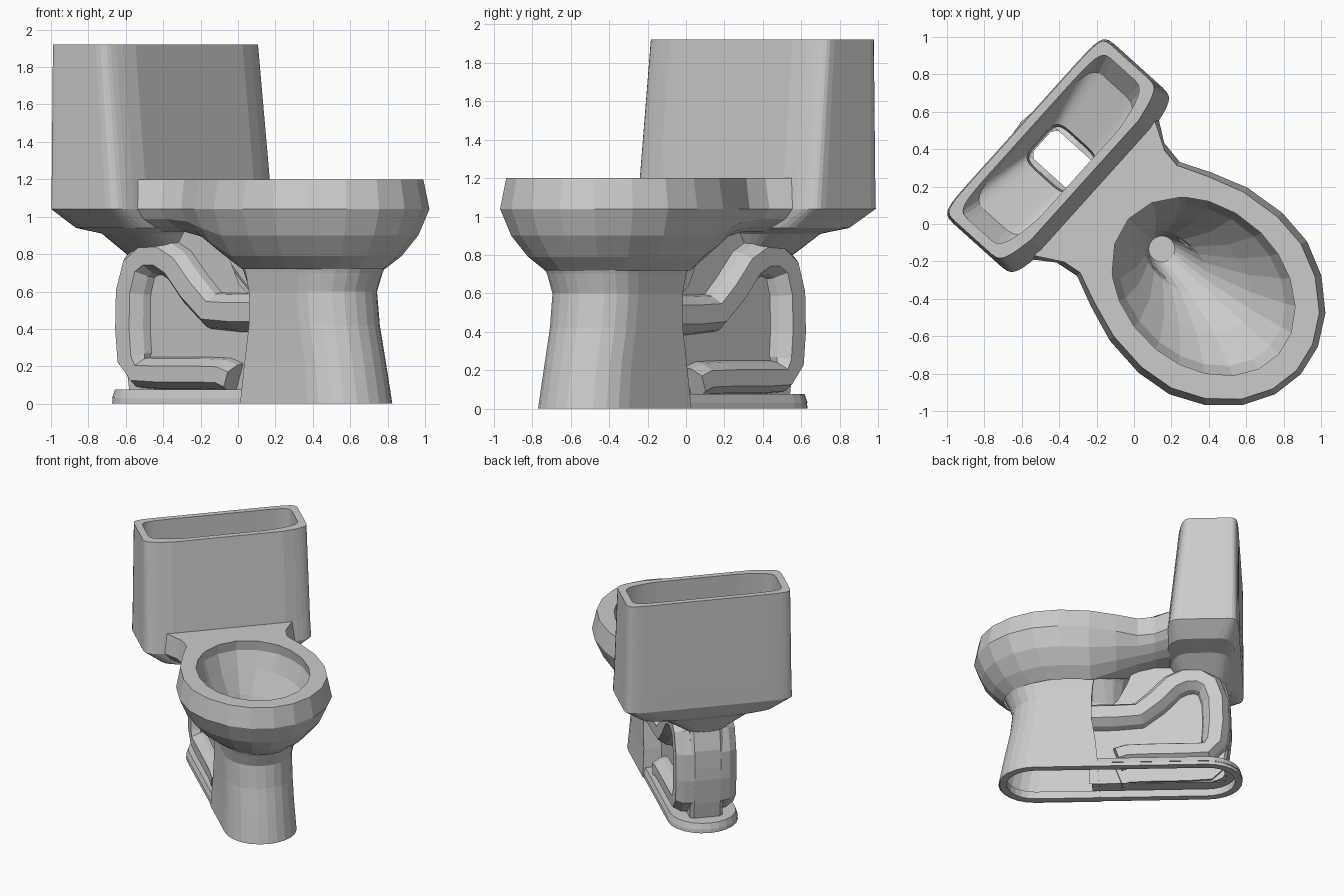
import bpy, bmesh
from math import sin, cos, pi, atan2, radians, copysign
from mathutils import Matrix, Vector

if "Cube" in bpy.data.objects:
    bpy.data.objects.remove(bpy.data.objects["Cube"])

porcelain = bpy.data.materials.new("grey_porcelain")
porcelain.use_nodes = True
GREY = (0.6, 0.6, 0.6, 1)
porcelain.diffuse_color = GREY
porcelain.node_tree.nodes["Principled BSDF"].inputs["Base Color"].default_value = GREY

# Parts are built facing +x, then the whole fixture is turned
TURN = Matrix.Rotation(radians(-42), 4, 'Z')


def loft(name, rings, closed=True, cap_last=False):
    """Skin a list of equal-length point rings (or open strips)."""
    bm = bmesh.new()
    rows = [[bm.verts.new(p) for p in ring] for ring in rings]
    n = len(rows[0])
    for a, b in zip(rows, rows[1:]):
        for i in range(n if closed else n - 1):
            j = (i + 1) % n
            bm.faces.new((a[i], a[j], b[j], b[i]))
    if cap_last:
        bm.faces.new(rows[-1])
    bmesh.ops.remove_doubles(bm, verts=bm.verts, dist=0.0005)
    bmesh.ops.recalc_face_normals(bm, faces=bm.faces)
    bm.transform(TURN)
    mesh = bpy.data.meshes.new(name)
    bm.to_mesh(mesh)
    bm.free()
    mesh.materials.append(porcelain)
    obj = bpy.data.objects.new(name, mesh)
    bpy.context.collection.objects.link(obj)


def clamp(x):
    return min(1, max(0, x))


def tank_ring(back, front, w, z, bulge=0.0, power=12, n=32):
    """Rounded rectangle whose front side bows outward."""
    ring = []
    for i in range(n):
        a = 2 * pi * (i + 0.5) / n
        c, s = cos(a), sin(a)
        x = copysign(abs(c) ** (2 / power), c)
        y = copysign(abs(s) ** (2 / power), s)
        u = (back + front) / 2 + x * (front - back) / 2
        if x > 0:
            u += bulge * (1 - y * y) * x
        ring.append(Vector((u, y * w, z)))
    return ring


# Tank: collar, rounded underside, outer walls, rim, inner walls, open floor
loft("tank", [
    tank_ring(-.69, -.36, .14, .78, 0, 4),
    tank_ring(-.74, -.30, .36, .91, .02, 4),
    tank_ring(-.77, -.28, .52, .94, .03, 6),
    tank_ring(-.805, -.29, .645, 1.04, .05),
    tank_ring(-.805, -.31, .64, 1.2, .06),
    tank_ring(-.80, -.39, .63, 1.92, .07),
    tank_ring(-.755, -.44, .575, 1.92, .06, 8),
    tank_ring(-.755, -.40, .575, 1.22, .04, 8),
    tank_ring(-.74, -.39, .48, 1.1, .02, 6),
    tank_ring(-.68, -.37, .14, 1.0, 0, 5),
    tank_ring(-.67, -.37, .13, .88, 0, 5)])

# Bowl and deck: half outline of the widest level, mirrored
HALF = [(-.36, .25), (-.36, .56), (-.27, .50), (-.17, .43), (-.04, .41), (.12, .48),
        (.32, .55), (.55, .575), (.75, .55), (.93, .465), (1.08, .33), (1.17, .17)]
OUTLINE = ([(-.36, 0)] + HALF + [(1.20, 0)] + [(u, -v) for u, v in reversed(HALF)])


def bowl_outer(shrink, depth, keel=False):
    """Level of the outside; the deck underside stays higher at the rear."""
    ring = []
    for u, v in OUTLINE:
        foot_u = .3 + (u - .3) * .69 if u > .3 else u
        k = .37 + .63 * clamp((u + .1) / .4)
        drop = depth if depth < .17 else .16 + (depth - .16) * k
        width = v * (1 - .53 * shrink)
        if keel:
            width *= clamp(u / .2)
        ring.append(Vector((u + (foot_u - u) * shrink, width, 1.2 - drop)))
    return ring


def bowl_inner(centre, ru, rv, z):
    ring = []
    for u, v in OUTLINE:
        a = atan2(v / .42, (u - .5) / .54)
        ring.append(Vector((centre + ru * cos(a), rv * sin(a), z)))
    return ring


loft("bowl", [
    bowl_outer(.8, .48, keel=True),
    bowl_outer(.8, .48), bowl_outer(.5, .41), bowl_outer(.2, .30),
    bowl_outer(0, .16), bowl_outer(.11, 0),
    bowl_inner(.50, .54, .42, 1.2), bowl_inner(.50, .55, .43, 1.12),
    bowl_inner(.49, .49, .38, .98), bowl_inner(.42, .36, .25, .80),
    bowl_inner(.30, .20, .12, .63), bowl_inner(.20, .07, .07, .48)],
    cap_last=True)


def u_strip(c, r, end, z, sign=1, fold=None, n=12):
    """Open U outline: straight sides from end, round nose about c."""
    pts = [(end, -r)]
    for i in range(n + 1):
        a = pi * (i / n - .5)
        pts.append((c + sign * r * cos(a), r * sin(a)))
    pts.append((end, r))
    if fold is not None:
        pts = [(end, -fold)] + pts + [(end, fold)]
    return [Vector((u, v, z)) for u, v in pts]


# Pedestal: flared shell, folded in to the web at the back
loft("pedestal", [u_strip(c, r, end, z, fold=f) for c, r, end, z, f in (
    (.745, .272, .26, 0, .12), (.715, .26, .28, .22, .12), (.675, .257, .31, .42, .12),
    (.655, .257, .31, .60, .14), (.675, .272, .30, .70, .24), (.70, .29, .28, .79, .28))],
    closed=False)


def stadium(r, z):
    front = u_strip(.745, r, .3, z)[1:-1]
    back = u_strip(-.55, r, .3, z, -1)[1:-1]
    return front + back[::-1]


# Open foot ring and the ledge behind the pedestal
loft("base_ring", [stadium(.21, .06), stadium(.21, 0), stadium(.265, 0), stadium(.262, .03)])
loft("base_ledge", [u_strip(-.55, r, .32, z, -1) for r, z in
                    ((.265, .03), (.25, .075), (.13, .075))], closed=False)

# Hollow web between pedestal and rear column, closing the column's back
loft("web", [[Vector(p) for p in (
    (front, -.125, z), (back + .02, -.125, z), (back, -.10, z),
    (back, .10, z), (back + .02, .125, z), (front, .125, z))]
    for z, back, front in ((.07, -.69, .34), (.2, -.71, .34), (.4, -.73, .33), (.5, -.73, .30),
                           (.64, -.725, .12), (.78, -.69, .05), (.92, -.66, 0))], closed=False)

# Trapway: raised half-tube following one path on each side of the web
PATH = [(.32, .49), (.14, .49), (-.04, .50), (-.17, .61), (-.29, .74), (-.39, .79),
        (-.49, .79), (-.575, .735), (-.62, .60), (-.625, .40), (-.61, .24), (-.55, .165),
        (-.40, .16), (-.13, .16), (.05, .155), (.12, .13)]
PROFILE = [(-.105, .10), (-.092, .175), (-.05, .232), (.05, .232), (.095, .17), (.11, .11)]
path = [Vector(p) for p in PATH]
for side, label in ((1, "left"), (-1, "right")):
    rings = []
    for i, p in enumerate(path):
        t = (path[min(i + 1, len(path) - 1)] - path[max(i - 1, 0)]).normalized()
        size = .85 if i > 10 else 1
        rings.append([Vector((p.x - t.y * o * size, side * v, p.y + t.x * o * size))
                      for o, v in PROFILE])
    loft("trapway_" + label, rings, closed=False, cap_last=True)
